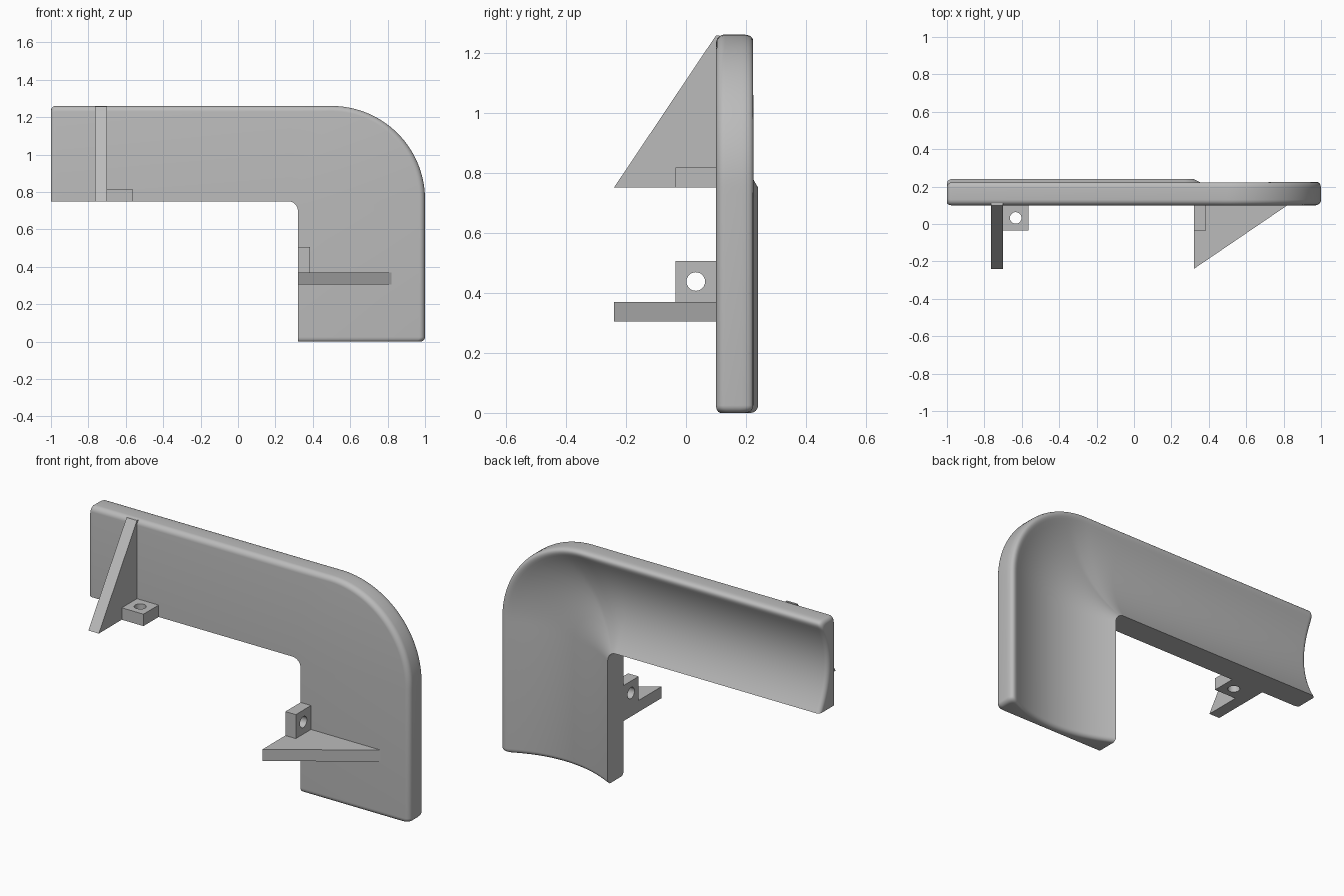
import bpy, bmesh
from math import sin, cos, pi, radians
from mathutils import Vector

if "Cube" in bpy.data.objects:
    bpy.data.objects.remove(bpy.data.objects["Cube"])

grey = bpy.data.materials.new("plain grey")
grey.use_nodes = True
grey.diffuse_color = (0.5, 0.5, 0.5, 1)
grey.node_tree.nodes["Principled BSDF"].inputs["Base Color"].default_value = grey.diffuse_color

FRONT, BACK = 0.1, 0.24                 # depth of the flat face and of the rims
LEFT, TOP, RIGHT = -1.0, 1.26, 1.0
ARM_Z, LEG_X = 0.75, 0.32               # inner edges of the two arms
INNER_R, OUTER_R, END_R = 0.05, 0.5, 0.025


def finish(name, bm):
    bmesh.ops.recalc_face_normals(bm, faces=bm.faces)
    mesh = bpy.data.meshes.new(name)
    bm.to_mesh(mesh)
    bm.free()
    mesh.materials.append(grey)
    mesh.shade_smooth()
    mesh.set_sharp_from_angle(angle=radians(32))
    bpy.context.collection.objects.link(bpy.data.objects.new(name, mesh))


def loft(name, rings, closed=False):
    """Skin closed rings of points, capped unless the rings form a loop."""
    bm = bmesh.new()
    loops = [[bm.verts.new(p) for p in ring] for ring in rings]
    pairs = list(zip(loops, loops[1:]))
    if closed:
        pairs.append((loops[-1], loops[0]))
    else:
        bm.faces.new(loops[0])
        bm.faces.new(loops[-1])
    for a, b in pairs:
        for i in range(len(a)):
            j = (i + 1) % len(a)
            bm.faces.new((a[i], a[j], b[j], b[i]))
    finish(name, bm)


# Cross-section of the guard: flat front, rounded outer rim, hollowed back
def section(inner, outer, inset=0.0):
    span = outer - inner
    way = span.normalized()
    width = span.length - inset
    dip = min(0.15 * span.length, 0.09)
    front = FRONT + 0.6 * inset

    def back(u):
        return BACK - inset - 4 * dip * u / width * (1 - u / width)

    r, lip = 0.03, 0.045
    pts = [(0, front)]
    for k in range(7):
        a = k * pi / 12
        pts.append((width - r + r * sin(a), front + r - r * cos(a)))
    start, ctrl, end = (width, 0.185 - inset), (width, BACK - inset), (width - lip, back(width - lip))
    for k in range(9):
        t = k / 8
        pts.append(tuple((1 - t) ** 2 * s + 2 * t * (1 - t) * c + t * t * e
                         for s, c, e in zip(start, ctrl, end)))
    for k in range(1, 25):
        u = (width - lip) * (1 - k / 24)
        pts.append((u, back(u)))
    return [(inner.x + way.x * u, y, inner.y + way.y * u) for u, y in pts]


# Outer outline of the bend, walked by distance
def outer_point(t):
    cx, cz = RIGHT - OUTER_R, TOP - OUTER_R
    x0, z1 = LEG_X - INNER_R, ARM_Z - INNER_R
    run, arc, drop = cx - x0, OUTER_R * pi / 2, cz - z1
    s = t * (run + arc + drop)
    if s < run:
        return Vector((x0 + s, TOP))
    if s < run + arc:
        a = (s - run) / OUTER_R
        return Vector((cx + OUTER_R * sin(a), cz + OUTER_R * cos(a)))
    return Vector((RIGHT, cz - (s - run - arc)))


rings = []
for k in range(6, -1, -1):              # rounded end of the long arm
    a = k * pi / 12
    x = LEFT + END_R * (1 - sin(a))
    rings.append(section(Vector((x, ARM_Z)), Vector((x, TOP)), END_R * (1 - cos(a))))
for k in range(41):                     # bend
    a = k / 40 * pi / 2
    inner = Vector((LEG_X - INNER_R * (1 - sin(a)), ARM_Z - INNER_R * (1 - cos(a))))
    rings.append(section(inner, outer_point(k / 40)))
for k in range(7):                      # rounded end of the short leg
    a = k * pi / 12
    z = END_R * (1 - sin(a))
    rings.append(section(Vector((LEG_X, z)), Vector((RIGHT, z)), END_R * (1 - cos(a))))
loft("curved_guard", rings)

# Triangular fins, their roots sunk slightly into the plate
SINK = FRONT + 0.012
fin = [(-0.24, ARM_Z), (FRONT, TOP - 0.003), (SINK, TOP - 0.003), (SINK, ARM_Z)]
loft("upright_fin", [[(x, y, z) for y, z in fin] for x in (-0.765, -0.7)])
fin = [(LEG_X, -0.24), (0.82, FRONT), (0.82, SINK), (LEG_X, SINK)]
loft("level_fin", [[(x, y, z) for x, y in fin] for z in (0.305, 0.37)])


# Square lug with a round hole, placed by a mapping to the world
def lug(name, place, low, high, half=0.0675, hole=0.031):
    def ring(square, h):
        pts = []
        for k in range(24):
            c, s = cos(k * pi / 12), sin(k * pi / 12)
            r = half / max(abs(c), abs(s)) if square else hole
            pts.append(place(r * c, r * s, h))
        return pts
    loft(name, [ring(True, low), ring(True, high), ring(False, high), ring(False, low)], True)


LUG_Y = FRONT - 0.0675
lug("arm_lug", lambda a, b, h: (a - 0.6325, b + LUG_Y, h), ARM_Z, ARM_Z + 0.067)
lug("leg_lug", lambda a, b, h: (h, a + LUG_Y, b + 0.4375), LEG_X, LEG_X + 0.065)
